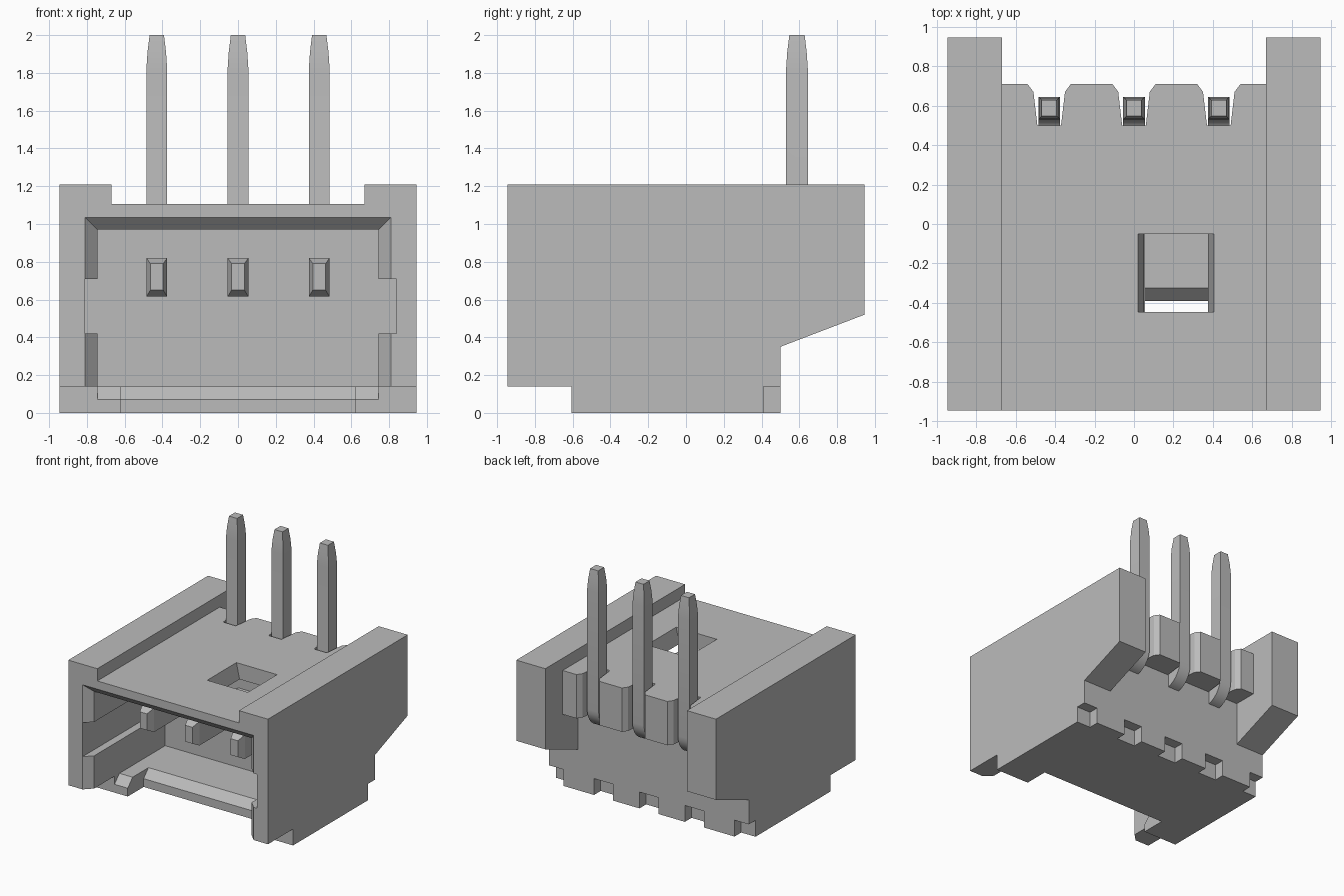
import bpy, bmesh, math

if "Cube" in bpy.data.objects:
    bpy.data.objects.remove(bpy.data.objects["Cube"], do_unlink=True)

grey = bpy.data.materials.new("plain grey")
grey.use_nodes = True
COLOUR = (0.5, 0.5, 0.5, 1)
grey.diffuse_color = COLOUR
grey.node_tree.nodes["Principled BSDF"].inputs["Base Color"].default_value = COLOUR


def skin(name, rings):
    """Closed solid through a sequence of matching rings of points."""
    bm = bmesh.new()
    loops = [[bm.verts.new(p) for p in ring] for ring in rings]
    n = len(loops[0])
    for a, b in zip(loops, loops[1:]):
        for i in range(n):
            j = (i + 1) % n
            bm.faces.new((a[i], a[j], b[j], b[i]))
    bm.faces.new(loops[0][::-1])
    bm.faces.new(loops[-1])
    bmesh.ops.recalc_face_normals(bm, faces=bm.faces)
    mesh = bpy.data.meshes.new(name)
    bm.to_mesh(mesh)
    bm.free()
    mesh.materials.append(grey)
    ob = bpy.data.objects.new(name, mesh)
    bpy.context.collection.objects.link(ob)
    return ob


def rect_z(x0, x1, y0, y1, z):
    return [(x0, y0, z), (x1, y0, z), (x1, y1, z), (x0, y1, z)]


def rect_y(x0, x1, z0, z1, y):
    return [(x0, y, z0), (x1, y, z0), (x1, y, z1), (x0, y, z1)]


def box(x0, x1, y0, y1, z0, z1):
    return skin("cutter", [rect_z(x0, x1, y0, y1, z0), rect_z(x0, x1, y0, y1, z1)])


def extrude_x(name, yz, x0, x1):
    return skin(name, [[(x, y, z) for y, z in yz] for x in (x0, x1)])


def cut(target, cutter):
    cutter.hide_render = True
    mod = target.modifiers.new("cut", 'BOOLEAN')
    mod.operation = 'DIFFERENCE'
    mod.solver = 'EXACT'
    mod.object = cutter
    bpy.context.view_layer.objects.active = target
    bpy.ops.object.modifier_apply(modifier=mod.name)
    bpy.data.objects.remove(cutter, do_unlink=True)


PIN_X = (-0.43, 0, 0.43)

# Housing: side profile extruded across the full width
housing = extrude_x("housing", [
    (-0.945, 0.14), (-0.945, 1.21), (0.945, 1.21), (0.945, 0.52),
    (0.5, 0.35), (0.5, 0), (-0.605, 0), (-0.605, 0.14)], -0.945, 0.945)

# Lowered roof and recessed back between the side walls
cut(housing, box(-0.67, 0.67, -1.1, 1.1, 1.105, 1.4))
cut(housing, box(-0.67, 0.67, 0.71, 1.1, -0.1, 1.4))
cut(housing, box(-0.67, 0.67, 0.5, 0.9, -0.1, 0.73))

# Flared notches around the pins in the back ledge
for px in PIN_X:
    half = [(0.06, 0.5), (0.08, 0.67), (0.11, 0.71), (0.11, 0.8)]
    outline = half + [(-x, y) for x, y in reversed(half)]
    cut(housing, skin("cutter", [[(px + x, y, z) for x, y in outline]
                                 for z in (0.6, 1.3)]))

# Front cavity, open underneath at the mouth, with side slots
cut(housing, box(-0.745, 0.745, -1.1, 0.08, 0.14, 0.97))
cut(housing, box(-0.745, 0.745, -1.1, -0.605, -0.1, 0.5))
cut(housing, box(-0.81, 0.84, -1.1, 0.08, 0.42, 0.71))

# Chamfered mouth
cut(housing, skin("cutter", [rect_y(-0.865, 0.865, 0.05, 1.09, -1.0),
                             rect_y(-0.745, 0.745, 0.05, 0.97, -0.88)]))

# Floor: recessed front edge between two feet, with sloped lips
cut(housing, box(-0.62, 0.62, -0.8, -0.39, -0.1, 0.3))
for y, w in ((-0.605, 0.745), (-0.39, 0.62)):
    cut(housing, extrude_x("cutter", [(y - 0.02, 0.05), (y + 0.085, 0.16),
                                      (y - 0.02, 0.16)], -w, w))

# Tapered window in the roof
cut(housing, skin("cutter", [rect_z(0.05, 0.375, -0.445, -0.05, 0.9),
                             rect_z(0.05, 0.375, -0.445, -0.05, 0.97),
                             rect_z(0.02, 0.405, -0.445, -0.05, 1.105),
                             rect_z(0.02, 0.405, -0.445, -0.05, 1.2)]))

# Notches along the bottom back edge
for x0, x1 in [(px - 0.09, px + 0.09) for px in PIN_X] + [(-1.1, -0.81), (0.81, 1.1)]:
    cut(housing, box(x0, x1, 0.41, 0.6, -0.1, 0.14))

# Bent pins: (outer y, z), (inner y, z), half width
sections = [((-0.665, 0.65), (-0.665, 0.79), 0.034),
            ((-0.60, 0.615), (-0.60, 0.82), 0.055)]
for i in range(9):
    a = math.radians(90 * i / 8)
    s, c = math.sin(a), math.cos(a)
    sections.append(((0.46 + 0.185 * s, 0.80 - 0.185 * c),
                     (0.46 + 0.07 * s, 0.89 - 0.07 * c), 0.055))
sections += [((0.645, 1.82), (0.53, 1.82), 0.055),
             ((0.639, 1.91), (0.536, 1.91), 0.049),
             ((0.628, 2.0), (0.547, 2.0), 0.038)]

for px, side in zip(PIN_X, ("right", "middle", "left")):
    pin = skin(side + "_pin", [[(px - w, *o), (px + w, *o), (px + w, *i), (px - w, *i)]
                               for o, i, w in sections])
    bpy.ops.object.select_all(action='DESELECT')
    pin.select_set(True)
    bpy.context.view_layer.objects.active = pin
    bpy.ops.object.shade_smooth_by_angle(angle=math.radians(15))
